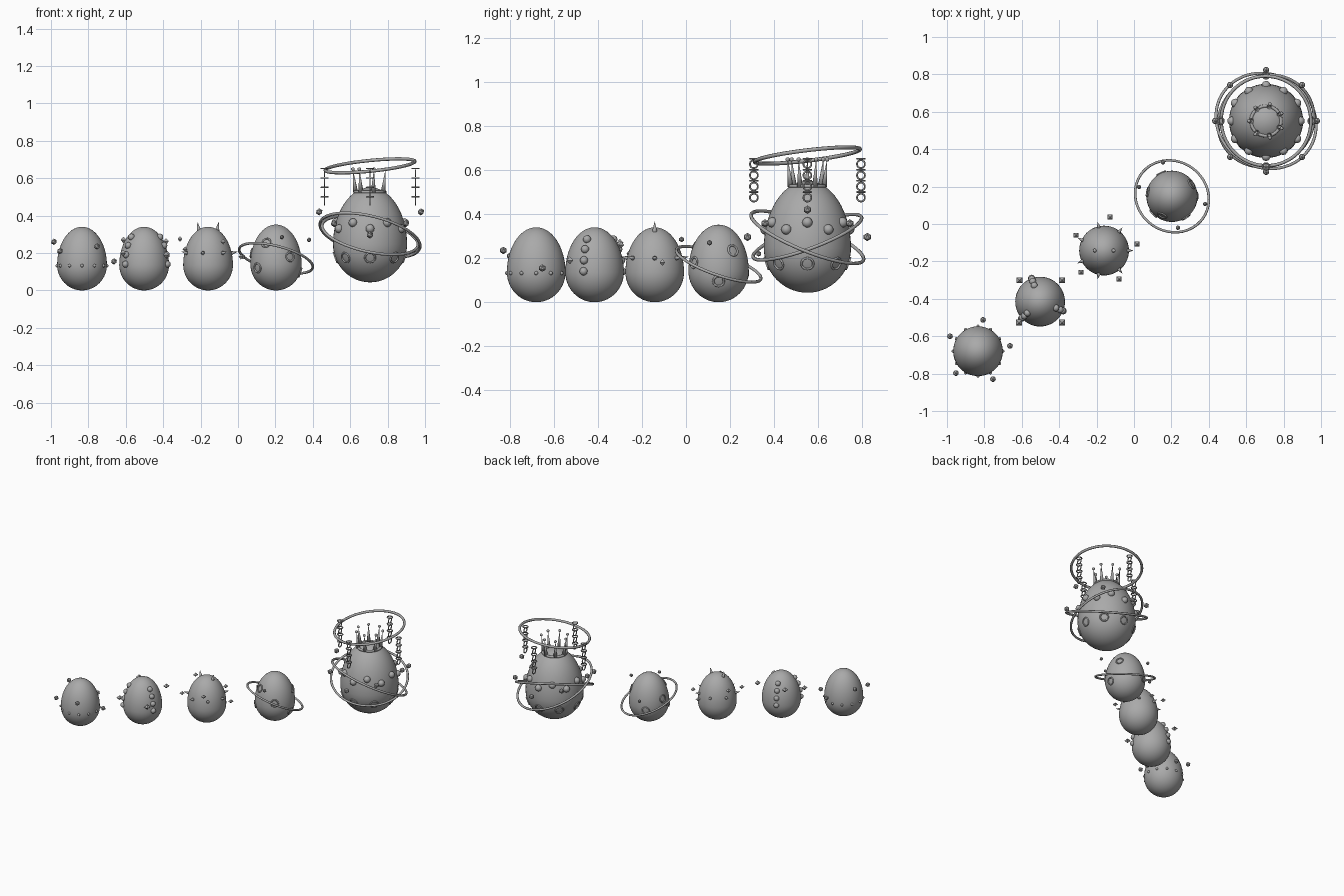
import bpy, bmesh, math
from mathutils import Vector, Matrix

if "Cube" in bpy.data.objects:
    bpy.data.objects.remove(bpy.data.objects["Cube"])

grey = bpy.data.materials.new("stone grey")
grey.diffuse_color = (0.4, 0.4, 0.4, 1)
grey.use_nodes = True
grey.node_tree.nodes["Principled BSDF"].inputs["Base Color"].default_value = grey.diffuse_color


def rot_to(n):
    return Vector(n).to_track_quat('Z', 'Y').to_matrix().to_4x4()


def finish(name, bm, smooth=True):
    bmesh.ops.recalc_face_normals(bm, faces=bm.faces[:])
    me = bpy.data.meshes.new(name)
    for f in bm.faces:
        f.smooth = smooth
    bm.to_mesh(me)
    bm.free()
    me.materials.append(grey)
    ob = bpy.data.objects.new(name, me)
    bpy.context.collection.objects.link(ob)
    return ob


def lathe(bm, prof, seg=48):
    """Closed surface of revolution; the profile ends lie on the axis."""
    rows = []
    for r, z in prof:
        n = 1 if r < 1e-6 else seg
        rows.append([bm.verts.new((r * math.cos(2 * math.pi * i / seg),
                                   r * math.sin(2 * math.pi * i / seg), z)) for i in range(n)])
    for a, b in zip(rows, rows[1:]):
        for i in range(seg):
            j = (i + 1) % seg
            ring = [a[i % len(a)], a[j % len(a)], b[j % len(b)], b[i % len(b)]]
            bm.faces.new(list(dict.fromkeys(ring)))


def torus(bm, pos, normal, R, r, n=32, m=8):
    mat = Matrix.Translation(pos) @ rot_to(normal)
    g = []
    for i in range(n):
        a = 2 * math.pi * i / n
        g.append([])
        for k in range(m):
            t = 2 * math.pi * k / m
            d = R + r * math.cos(t)
            g[-1].append(bm.verts.new(mat @ Vector((d * math.cos(a), d * math.sin(a), r * math.sin(t)))))
    for i in range(n):
        for k in range(m):
            i2, k2 = (i + 1) % n, (k + 1) % m
            bm.faces.new((g[i][k], g[i2][k], g[i2][k2], g[i][k2]))


def ball(bm, pos, r, sub=1):
    bmesh.ops.create_icosphere(bm, subdivisions=sub, radius=r, matrix=Matrix.Translation(pos))


def cone(bm, base, axis, r, h, seg=8):
    mat = Matrix.Translation(base) @ rot_to(axis) @ Matrix.Translation((0, 0, h / 2))
    bmesh.ops.create_cone(bm, cap_ends=True, segments=seg, radius1=r, radius2=0, depth=h, matrix=mat)


def gem(bm, pos, r):
    """Octahedron with its square waist lined up with the axes."""
    for s in (1, -1):
        cone(bm, pos, (0, 0, s), r * 1.2, r * 1.2, 4)
    bmesh.ops.rotate(bm, verts=bm.verts[-10:], cent=pos, matrix=Matrix.Rotation(math.pi / 4, 3, 'Z'))


class Egg:
    def __init__(self, name, x, y, z0, R, H):
        self.c, self.z0, self.R, self.H, self.zc = Vector((x, y, 0)), z0, R, H, H * 0.4
        bm = bmesh.new()
        prof = []
        for i in range(29):
            t = -math.pi / 2 + math.pi * i / 28
            b = self.zc if t < 0 else H - self.zc
            prof.append((R * math.cos(t) if 0 < i < 28 else 0, z0 + self.zc + b * math.sin(t)))
        lathe(bm, prof)
        bmesh.ops.translate(bm, verts=bm.verts[:], vec=self.c)
        finish(name, bm)

    def at(self, deg, z):
        """Surface point and outward normal at an angle and a height."""
        a, dz = math.radians(deg), z - self.z0 - self.zc
        b = self.zc if dz < 0 else self.H - self.zc
        r = self.R * math.sqrt(max(0, 1 - (dz / b) ** 2))
        p = self.c + Vector((r * math.cos(a), r * math.sin(a), z))
        n = Vector((r * math.cos(a) / self.R ** 2, r * math.sin(a) / self.R ** 2, dz / b ** 2))
        return p, n.normalized()


def balls(name, pts, r, sub=1, smooth=False):
    bm = bmesh.new()
    for p in pts:
        ball(bm, p, r, sub)
    finish(name, bm, smooth)


def gems(name, pts, r):
    for i, p in enumerate(pts):
        bm = bmesh.new()
        for s in (1, -1):
            cone(bm, (0, 0, 0), (0, 0, s), r * 1.2, r, 4)
        bm.transform(Matrix.Translation(p) @ Matrix.Rotation(math.pi / 4, 4, 'Z'))
        finish(f"{name}_{i}", bm, False)


# First egg: belt of studs and floating pebbles
e = Egg("egg_studded", -0.834, -0.68, 0, 0.133, 0.34)
balls("belt_studs", [e.at(30 * i, 0.132)[0] for i in range(12)], 0.009, 2, True)
balls("floating_pebbles_a", [(-0.984, -0.60, 0.26), (-0.807, -0.513, 0.18), (-0.663, -0.652, 0.155),
                             (-0.754, -0.829, 0.235), (-0.952, -0.797, 0.21)], 0.017)

# Second egg: three columns of bumps and floating gems
e = Egg("egg_bumpy", -0.502, -0.415, 0, 0.133, 0.34)
balls("bump_columns", [e.at(a, z)[0] for a in (-22, 110, 222) for z in (0.14, 0.19, 0.24, 0.285)], 0.019, 2, True)
gems("floating_gem_a", [(-0.615, -0.527, 0.20), (-0.385, -0.527, 0.19),
                        (-0.612, -0.30, 0.27), (-0.385, -0.30, 0.262)], 0.018)

# Third egg: two horns, a ring of spikes, floating gems
e = Egg("egg_horned", -0.16, -0.142, 0, 0.133, 0.34)
bm = bmesh.new()
for s in (-1, 1):
    cone(bm, e.c + Vector((0.045 * s, 0, 0.30)), (0.18 * s, 0, 1), 0.017, 0.068)
finish("horns", bm)
bm = bmesh.new()
for i in range(7):
    p, n = e.at(i * 360 / 7, 0.20)
    cone(bm, p - n * 0.008, n, 0.013, 0.04)
finish("spikes", bm)
gems("floating_gem_b", [(-0.31, -0.06, 0.275), (-0.128, 0.037, 0.20), (0.016, -0.107, 0.18),
                        (-0.08, -0.294, 0.26), (-0.283, -0.258, 0.22)], 0.015)

# Fourth egg: crater rims, one tilted orbit and moons
e = Egg("egg_cratered", 0.203, 0.148, 0, 0.137, 0.352)
bm = bmesh.new()
for a, z in ((223, 0.12), (0, 0.095), (32, 0.235), (-56, 0.18), (-117, 0.255), (115, 0.13), (170, 0.2)):
    p, n = e.at(a, z)
    torus(bm, p, n, 0.024, 0.005, 20, 6)
finish("crater_rims", bm)
bm = bmesh.new()
torus(bm, e.c + Vector((0, 0, 0.172)), (0.26, 0.35, 1), 0.203, 0.007, 64)
finish("orbit_ring", bm)
balls("moons", [(0.38, 0.107, 0.27), (0.235, -0.02, 0.285), (0.027, 0.198, 0.18), (0.155, 0.33, 0.22)], 0.013)

# Large egg
e = Egg("royal_egg", 0.706, 0.551, 0.043, 0.198, 0.508)
balls("shoulder_bumps", [e.at(30 * i, 0.33 if i % 2 else 0.362)[0] for i in range(12)], 0.024, 2, True)
bm = bmesh.new()
for i in range(8):
    p, n = e.at(45 * i, 0.175)
    torus(bm, p, n, 0.027, 0.005, 20, 6)
finish("belly_rims", bm)

# Crown: collar, flared spikes with bead tips
bm = bmesh.new()
torus(bm, e.c + Vector((0, 0, 0.527)), (0, 0, 1), 0.08, 0.009, 40)
finish("crown_collar", bm)
bm, tips = bmesh.new(), []
for i in range(7):
    a = math.radians(180 + i * 360 / 7)
    d = Vector((math.cos(a), math.sin(a), 0))
    base, tip = e.c + d * 0.078 + Vector((0, 0, 0.525)), e.c + d * 0.092 + Vector((0, 0, 0.648))
    cone(bm, base, tip - base, 0.014, (tip - base).length)
    tips.append(tip)
finish("crown_spikes", bm)
balls("crown_beads", tips, 0.01, 2, True)

# Crossing orbits and eight satellites
for name, n, R in (("orbit_falling", (0.25, 0.41, 1), 0.275), ("orbit_rising", (0.22, -0.37, 1), 0.262)):
    bm = bmesh.new()
    torus(bm, e.c + Vector((0, 0, 0.295)), n, R, 0.008, 72)
    finish(name, bm)
sats = []
for i in range(8):
    a = i * math.pi / 4
    sats.append(e.c + Vector((0.272 * math.cos(a), 0.272 * math.sin(a), 0.358 + 0.062 * math.cos(2 * a))))
balls("satellites", sats, 0.019)

# Tilted halo with four hanging chains of alternating links
bm = bmesh.new()
torus(bm, e.c + Vector((0, 0, 0.666)), (-0.1, -0.12, 1), 0.241, 0.009, 72)
finish("halo", bm)
bm = bmesh.new()
for i in range(4):
    a = i * math.pi / 2
    for k in range(8):
        p = e.c + Vector((0.243 * math.cos(a), 0.243 * math.sin(a), 0.652 - 0.0253 * k))
        torus(bm, p, (1, 0, 0) if k % 2 else (0, 0, 1), 0.018, 0.004, 18, 6)
finish("halo_chains", bm)

# Stand everything on the ground
bpy.context.view_layer.update()
low = min(v.co.z for o in bpy.data.objects for v in o.data.vertices)
for o in bpy.data.objects:
    o.location.z -= low
